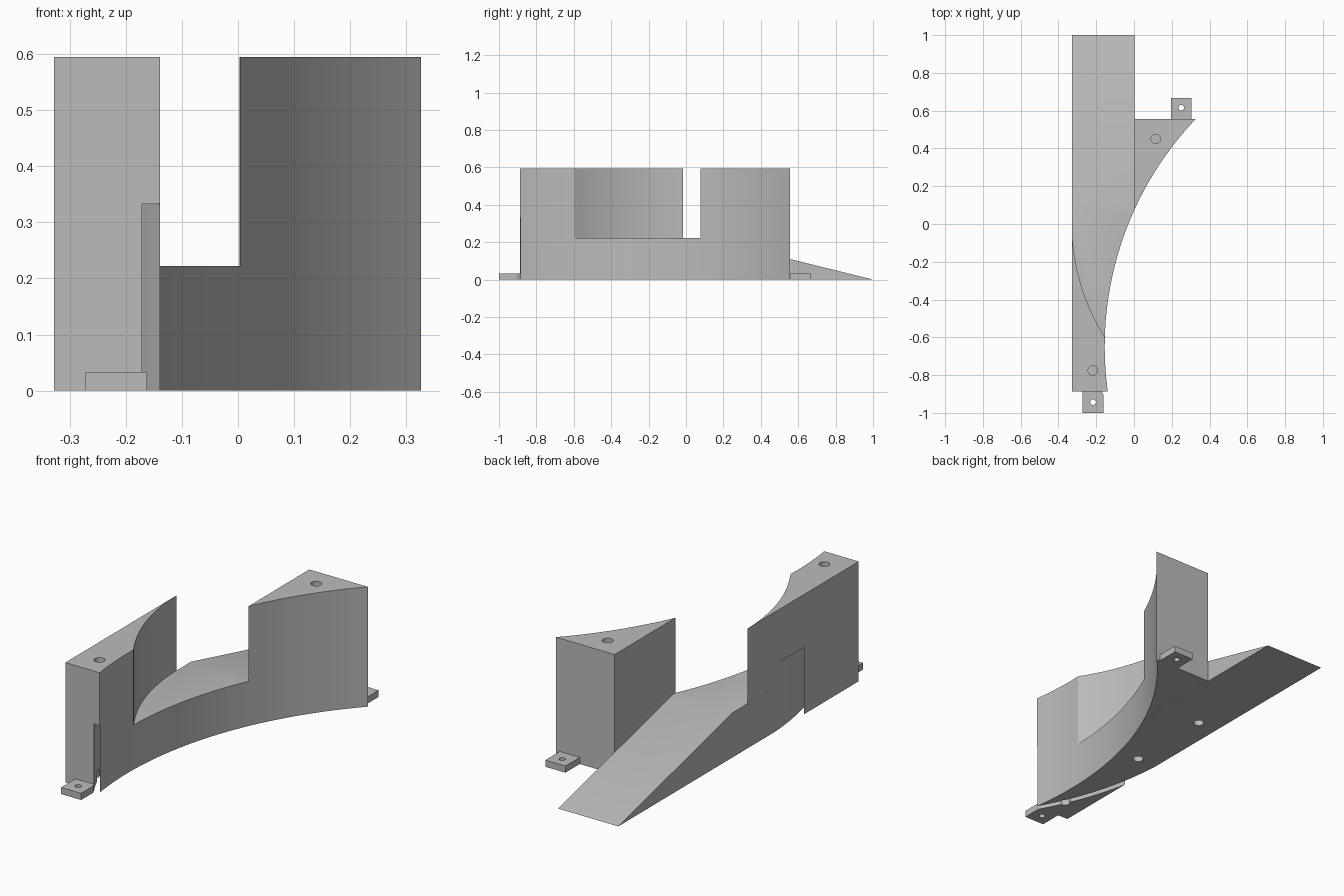
import bpy, bmesh, math

cube = bpy.data.objects.get("Cube")
if cube:
    bpy.data.objects.remove(cube)

grey = bpy.data.materials.new("plain grey")
grey.use_nodes = True
grey.diffuse_color = (0.5, 0.5, 0.5, 1)
grey.node_tree.nodes["Principled BSDF"].inputs["Base Color"].default_value = (0.5, 0.5, 0.5, 1)

LEFT, FRONT, BACK, RIGHT = -0.328, -0.887, 0.555, 0.003
FLOOR, TOP, SLOT_TOP, TAB_H = 0.222, 0.595, 0.333, 0.033
BEND = 0.1


def arc(cx, cy, r, y0, y1, n=32):
    """Points on the -x side of a circle, evenly spaced by angle from y0 to y1."""
    a0, a1 = math.asin((y0 - cy) / r), math.asin((y1 - cy) / r)
    angles = [a0 + (a1 - a0) * i / n for i in range(n + 1)]
    return [(cx - r * math.cos(a), cy + r * math.sin(a)) for a in angles]


def outer_arc(y0, y1):
    return arc(1.595, -0.65, 1.75, y0, y1)


def solid(name, points, offset):
    """Extrude a flat polygon of 3D points by an offset."""
    bm = bmesh.new()
    face = bm.faces.new([bm.verts.new(p) for p in points])
    new = bmesh.ops.extrude_face_region(bm, geom=[face], use_keep_orig=True)["geom"]
    bmesh.ops.translate(bm, vec=offset, verts=[v for v in new if isinstance(v, bmesh.types.BMVert)])
    bmesh.ops.recalc_face_normals(bm, faces=bm.faces)
    mesh = bpy.data.meshes.new(name)
    bm.to_mesh(mesh)
    bm.free()
    mesh.materials.append(grey)
    obj = bpy.data.objects.new(name, mesh)
    bpy.context.collection.objects.link(obj)
    return obj


def prism(name, outline, z0, z1):
    return solid(name, [(x, y, z0) for x, y in outline], (0, 0, z1 - z0))


def cylinder(x, y, r, z0, z1):
    ring = [(x + r * math.cos(i * math.tau / 24), y + r * math.sin(i * math.tau / 24)) for i in range(24)]
    return prism("hole_cutter", ring, z0, z1)


def combine(target, other, operation):
    """Apply a boolean and remove the second object."""
    other.hide_render = True
    mod = target.modifiers.new("boolean", "BOOLEAN")
    mod.operation, mod.solver, mod.object = operation, "EXACT", other
    bpy.context.view_layer.update()
    graph = bpy.context.evaluated_depsgraph_get()
    mesh = bpy.data.meshes.new_from_object(target.evaluated_get(graph))
    target.modifiers.clear()
    target.data = mesh
    bpy.data.objects.remove(other)


def slot_cutter():
    inner = arc(1.18, -0.15, 1.51, -1.0, -0.15)
    outer = arc(1.18, -0.15, 1.539, -0.15, -1.0)
    return prism("slot_cutter", inner + outer, -0.1, SLOT_TOP)


# Low base with the curved outer face
body = prism("curved_wall", [(LEFT, FRONT)] + outer_arc(FRONT, 0.078)
             + [(RIGHT, BEND), (LEFT, BEND)], 0, FLOOR)

# Ramp running down to the back
ramp = solid("ramp", [(LEFT, BEND, 0), (LEFT, 1, 0), (LEFT, BEND, FLOOR)], (RIGHT - LEFT, 0, 0))
combine(body, ramp, "UNION")

# Front pillar with a hollow inner curve
hollow = arc(0.788, 0, 1.116, -0.6, -0.015)
pillar = prism("front_pillar", [(LEFT, FRONT)] + outer_arc(FRONT, -0.6) + hollow[1:], 0, TOP)
combine(body, pillar, "UNION")

# Triangular back pillar
pillar = prism("back_pillar", outer_arc(0.078, BACK) + [(RIGHT, BACK)], 0, TOP)
combine(body, pillar, "UNION")

# Curved slot at the foot of the front pillar
combine(body, slot_cutter(), "DIFFERENCE")

# Blind round sockets in the pillar tops and the underside
for x, y in ((0.115, 0.45), (-0.218, -0.775)):
    combine(body, cylinder(x, y, 0.025, TOP - 0.04, TOP + 0.1), "DIFFERENCE")
for y in (-0.775, -0.23, 0.22):
    combine(body, cylinder(-0.218, y, 0.025, -0.1, 0.04), "DIFFERENCE")

# Screw tabs at both ends
parts = [body]
for name, x, y0, y1, hole_y in (("front_tab", -0.217, -1, FRONT, -0.943),
                                ("back_tab", 0.25, BACK, 0.668, 0.615)):
    w = 0.055
    tab = prism(name, [(x - w, y0), (x + w, y0), (x + w, y1), (x - w, y1)], 0, TAB_H)
    combine(tab, cylinder(x, hole_y, 0.015, -0.1, 0.1), "DIFFERENCE")
    if name == "front_tab":
        combine(tab, slot_cutter(), "DIFFERENCE")
    parts.append(tab)

# One colour and smooth curved faces with sharp edges
for obj in parts:
    obj.data.materials.clear()
    obj.data.materials.append(grey)
    for face in obj.data.polygons:
        face.material_index = 0
    bpy.ops.object.select_all(action="DESELECT")
    obj.select_set(True)
    bpy.context.view_layer.objects.active = obj
    bpy.ops.object.shade_smooth_by_angle(angle=math.radians(25))
